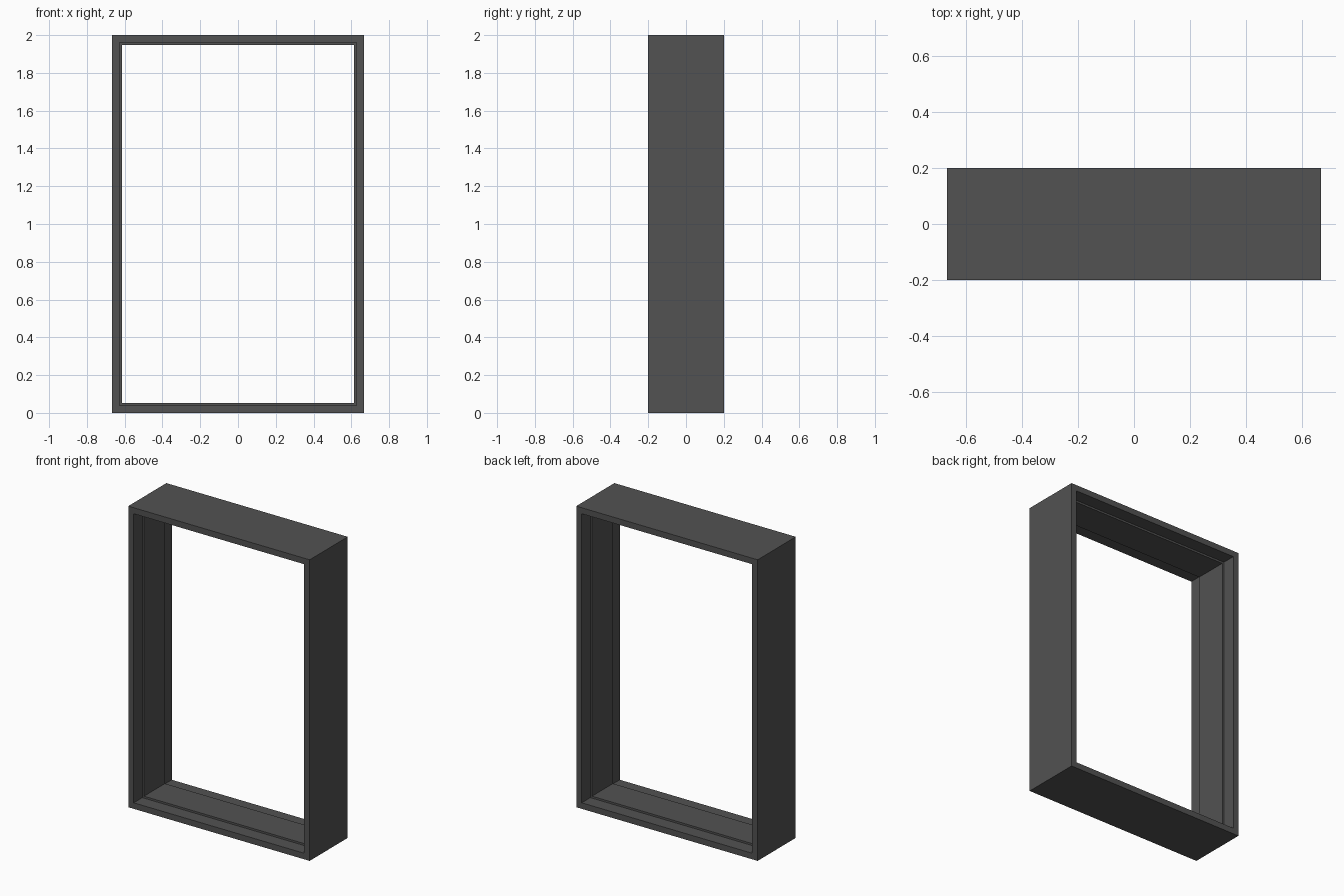
import bpy, bmesh

if "Cube" in bpy.data.objects:
    bpy.data.objects.remove(bpy.data.objects["Cube"])

W, H = 0.6665, 2.0          # half width, height

mat = bpy.data.materials.new("dark_grey")
mat.diffuse_color = (0.085, 0.085, 0.085, 1)
mat.use_nodes = True
mat.node_tree.nodes["Principled BSDF"].inputs["Base Color"].default_value = mat.diffuse_color

# Frame cross-section: (inset from outer edge, y), stepped on both sides
lip, inner = 0.04, 0.053
profile = [(0, -0.2), (lip, -0.2), (lip, -0.11), (inner, -0.11),
           (inner, 0.11), (lip, 0.11), (lip, 0.2), (0, 0.2)]

# Sweep the cross-section round the rectangle with mitred corners
bm = bmesh.new()
rings = []
for d, y in profile:
    corners = [(-W + d, d), (W - d, d), (W - d, H - d), (-W + d, H - d)]
    rings.append([bm.verts.new((x, y, z)) for x, z in corners])
for i, ring in enumerate(rings):
    nxt = rings[(i + 1) % len(rings)]
    for j in range(4):
        k = (j + 1) % 4
        bm.faces.new((ring[j], ring[k], nxt[k], nxt[j]))
bmesh.ops.recalc_face_normals(bm, faces=bm.faces[:])

mesh = bpy.data.meshes.new("window_frame")
bm.to_mesh(mesh)
bm.free()
mesh.materials.append(mat)
frame = bpy.data.objects.new("window_frame", mesh)
bpy.context.collection.objects.link(frame)
